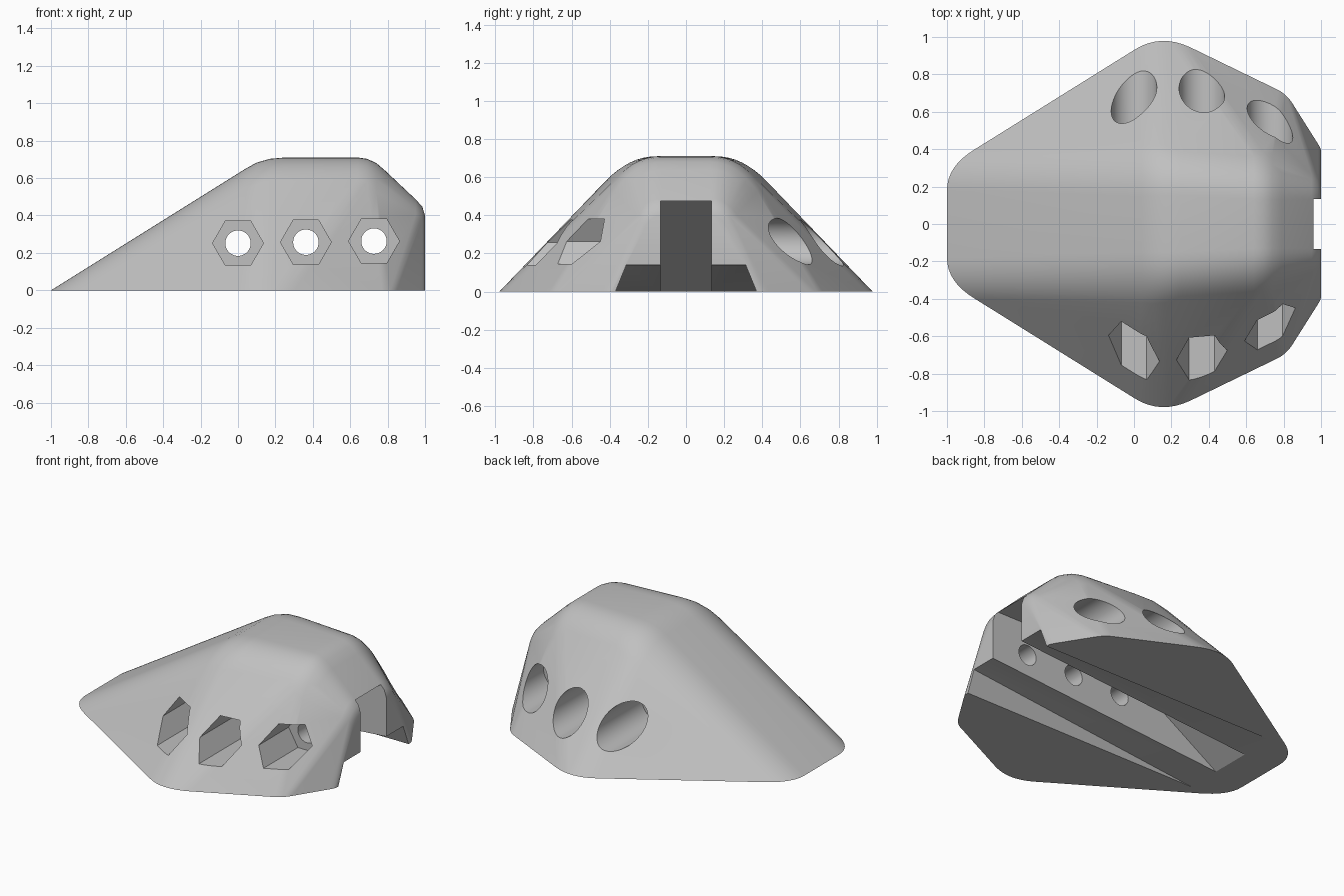
import bpy, bmesh, math
from mathutils import Vector, Matrix

if "Cube" in bpy.data.objects:
    bpy.data.objects.remove(bpy.data.objects["Cube"])

grey = bpy.data.materials.new("light_grey")
grey.diffuse_color = (0.53, 0.53, 0.53, 1)
grey.use_nodes = True
grey.node_tree.nodes["Principled BSDF"].inputs["Base Color"].default_value = grey.diffuse_color


def make(name, bm):
    bmesh.ops.recalc_face_normals(bm, faces=bm.faces)
    mesh = bpy.data.meshes.new(name)
    bm.to_mesh(mesh)
    bm.free()
    obj = bpy.data.objects.new(name, mesh)
    bpy.context.collection.objects.link(obj)
    mesh.materials.append(grey)
    return obj


def hull(name, points):
    bm = bmesh.new()
    for p in points:
        bm.verts.new(p)
    bmesh.ops.convex_hull(bm, input=bm.verts)
    loose = [v for v in bm.verts if not v.link_faces]
    bmesh.ops.delete(bm, geom=loose, context='VERTS')
    bmesh.ops.dissolve_limit(bm, angle_limit=math.radians(0.5),
                             verts=bm.verts, edges=bm.edges)
    return make(name, bm)


def bezier(a, b, c, n=8):
    a, b, c = Vector(a), Vector(b), Vector(c)
    return [a * (1 - t)**2 + b * 2 * t * (1 - t) + c * t * t
            for t in (i / n for i in range(n + 1))]


# Body: rounded ground outline plus rounded shoulder sections, wrapped by a hull
half = []
for a, b, c in [((-1, .18, 0), (-1, .31, 0), (-.85, .4, 0)),
                ((0, .93, 0), (.14, 1.02, 0), (.3, .945, 0)),
                ((.77, .717, 0), (.82, .69, 0), (.85, .64, 0)),
                ((.97, .45, 0), (1, .405, 0), (1, .39, 0))]:
    half += bezier(a, b, c)

# x, top height, flat half width, corner half width, shoulder (y, z)
sections = [(.04, .65, .15, .30, .42, .54),
            (.10, .683, .15, .305, .425, .564),
            (.17, .703, .15, .306, .42, .582),
            (.25, .71, .15, .305, .415, .578),
            (.64, .71, .13, .28, .39, .563),
            (.69, .703, .13, .275, .385, .548),
            (.74, .68, .13, .265, .375, .525),
            (.79, .637, .13, .255, .35, .49),
            (.95, .486, .13, .21, .265, .405),
            (.985, .448, .13, .20, .24, .38),
            (1, .40, .13, .18, .22, .33)]
for x, h, flat, corner, ys, zs in sections:
    half += bezier((x, flat, h), (x, corner, h), (x, ys, zs))
body = hull("clamp_body", [(p[0], s * p[1], p[2]) for p in half for s in (1, -1)])


def cut(cutter):
    mod = body.modifiers.new("cut", 'BOOLEAN')
    mod.operation = 'DIFFERENCE'
    mod.solver = 'EXACT'
    mod.object = cutter
    bpy.context.view_layer.objects.active = body
    bpy.ops.object.modifier_apply(modifier=mod.name)
    bpy.data.objects.remove(cutter)


def rod(name, sides, radius, x, z, y0, y1):
    bm = bmesh.new()
    place = Matrix.Translation((x, (y0 + y1) / 2, z)) @ Matrix.Rotation(math.pi / 2, 4, 'X')
    turn = Matrix.Rotation(math.pi / 2, 4, 'Z')
    bmesh.ops.create_cone(bm, cap_ends=True, segments=sides, radius1=radius,
                          radius2=radius, depth=y1 - y0, matrix=place @ turn)
    return make(name, bm)


# Central slot, with a ceiling that follows the long slope
slot = [(-.76, 0), (-.79, -.05), (1.1, -.05), (1.1, .476), (0, .476)]
cut(hull("slot_cutter", [(x, y, z) for x, z in slot for y in (-.135, .135)]))

# Long shallow hollow under the body, deepest at the steep end
hollow = [(-.76, .37, 0), (1, .37, 0), (1, .31, .14), (1.1, .31, .147), (1.1, .37, 0),
          (-.76, .37, -.05), (1.1, .37, -.05)]
cut(hull("hollow_cutter", [(x, s * y, z) for x, y, z in hollow for s in (1, -1)]))

# Three bolt holes: nut pocket in front, round head pocket behind
for x, z in [(0, .252), (.363, .257), (.727, .263)]:
    cut(rod("bolt_cutter", 48, .068, x, z, -1.2, 1.2))
    cut(rod("head_cutter", 64, .122, x, z, .29, 1.2))
    cut(rod("nut_cutter", 6, .136, x, z, -1.2, -.31))

# Smooth rounded skin, crisp cut edges
bpy.ops.object.select_all(action='DESELECT')
body.select_set(True)
bpy.context.view_layer.objects.active = body
bpy.ops.object.shade_smooth_by_angle(angle=math.radians(28))
